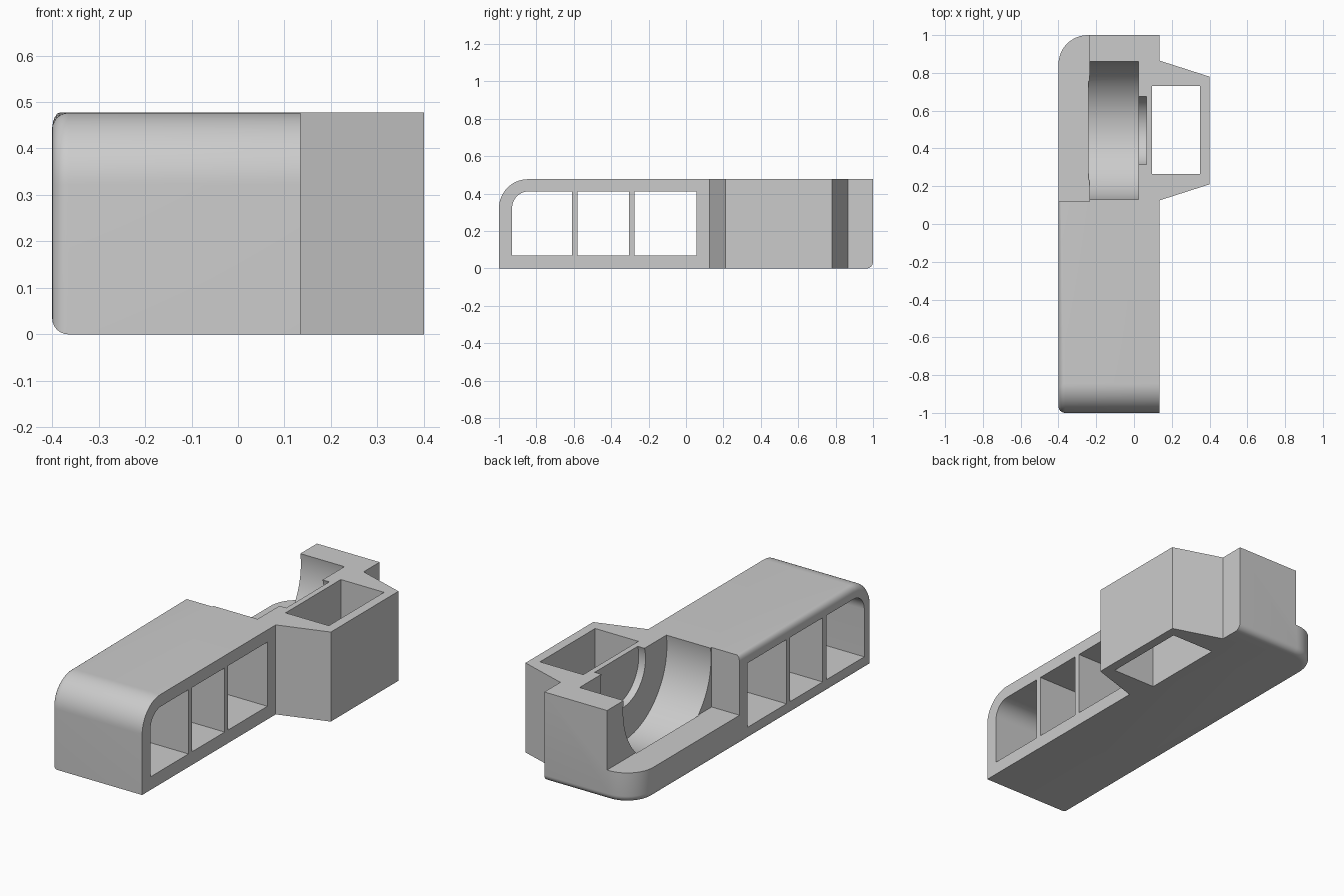
import bpy, bmesh, math
from mathutils import Vector

old = bpy.data.objects.get("Cube")
if old:
    bpy.data.objects.remove(old, do_unlink=True)

grey = bpy.data.materials.new("plain_grey")
grey.use_nodes = True
COLOUR = (0.6, 0.6, 0.6, 1)
grey.diffuse_color = COLOUR
grey.node_tree.nodes["Principled BSDF"].inputs["Base Color"].default_value = COLOUR

LEFT, RIGHT, TOP = -0.4, 0.135, 0.477
LEDGE_X, LEDGE_Z = -0.235, 0.16
SLOT_Y, SLOT_Z = 0.495, 0.42


def prism(outline, push):
    """Closed prism: a flat outline of 3D points pushed along a vector."""
    bm = bmesh.new()
    face = bm.faces.new([bm.verts.new(p) for p in outline])
    grown = bmesh.ops.extrude_face_region(bm, geom=[face])["geom"]
    verts = [g for g in grown if isinstance(g, bmesh.types.BMVert)]
    bmesh.ops.translate(bm, verts=verts, vec=Vector(push))
    bmesh.ops.recalc_face_normals(bm, faces=bm.faces)
    return bm


def make(name, bm):
    mesh = bpy.data.meshes.new(name)
    bm.to_mesh(mesh)
    bm.free()
    mesh.materials.append(grey)
    obj = bpy.data.objects.new(name, mesh)
    bpy.context.collection.objects.link(obj)
    return obj


def side_profile(y0, y1, z0, z1, radius):
    """Side outline in y and z with a rounded upper front corner."""
    pts = [(y1, z0), (y1, z1)]
    if radius:
        for i in range(17):
            a = math.pi / 2 * (1 + i / 16)
            pts.append((y0 + radius + radius * math.cos(a),
                        z1 - radius + radius * math.sin(a)))
    else:
        pts.append((y0, z1))
    return pts + [(y0, z0)]


def x_prism(profile, x0, x1):
    return prism([(x0, y, z) for y, z in profile], (x1 - x0, 0, 0))


def disc_profile(radius, n=96):
    return [(SLOT_Y + radius * math.cos(math.tau * i / n),
             SLOT_Z + radius * math.sin(math.tau * i / n)) for i in range(n)]


def combine(target, other, operation):
    mod = target.modifiers.new("combine", 'BOOLEAN')
    mod.operation, mod.solver, mod.object = operation, 'EXACT', other
    bpy.context.view_layer.objects.active = target
    bpy.ops.object.modifier_apply(modifier=mod.name)
    bpy.data.objects.remove(other, do_unlink=True)


def near(a, b):
    return abs(a - b) < 1e-4


# Long body, with a rounded vertical corner at the back
bm = x_prism(side_profile(-1, 1, 0, TOP, 0.155), LEFT, RIGHT)
corner = [e for e in bm.edges
          if all(near(v.co.x, LEFT) and near(v.co.y, 1) for v in e.verts)]
bmesh.ops.bevel(bm, geom=corner, offset=0.155, segments=12, profile=0.5,
                affect='EDGES')


# Small fillet around the left face and along the back of the base
def filleted(e):
    a, b = (v.co for v in e.verts)
    on_left = near(a.x, LEFT) and near(b.x, LEFT)
    if near(a.y, b.y) and a.y > 0.8 and not near(a.z, b.z):
        return False
    base_back = near(a.z, 0) and near(b.z, 0) and min(a.y, b.y) > 0.84
    return on_left or base_back


bmesh.ops.bevel(bm, geom=[e for e in bm.edges if filleted(e)], offset=0.035,
                segments=6, profile=0.5, affect='EDGES')
bmesh.ops.recalc_face_normals(bm, faces=bm.faces)
body = make("holder_body", bm)

# Tapered side box, sunk slightly into the body
box_outline = [(0.12, 0.125), (RIGHT, 0.125), (0.4, 0.21),
               (0.4, 0.78), (RIGHT, 0.865), (0.12, 0.865)]
side_box = make("side_box", prism([(x, y, 0) for x, y in box_outline], (0, 0, TOP)))
combine(body, side_box, 'UNION')

# Cutters: low ledge, round slot, shallow round recess, square well, windows
cuts = [
    x_prism(side_profile(0.12, 1.2, LEDGE_Z, 0.7, 0), -0.6, LEDGE_X),
    x_prism(disc_profile(0.37), LEDGE_X - 0.005, 0.025),
    x_prism(disc_profile(0.19), -0.05, 0.065),
    x_prism(side_profile(0.265, 0.73, -0.1, 0.7, 0), 0.095, 0.35),
]
for y0, y1, radius in ((-0.93, -0.61, 0.09), (-0.58, -0.305, 0), (-0.275, 0.055, 0)):
    cuts.append(x_prism(side_profile(y0, y1, 0.07, 0.412, radius), -0.6, 0.3))
for cut in cuts:
    cutter = make("cutter", cut)
    cutter.hide_render = True
    combine(body, cutter, 'DIFFERENCE')

# Smooth the rounded faces, keep the edges sharp
bpy.ops.object.select_all(action='DESELECT')
body.select_set(True)
bpy.context.view_layer.objects.active = body
bpy.ops.object.shade_smooth_by_angle(angle=math.radians(30))
